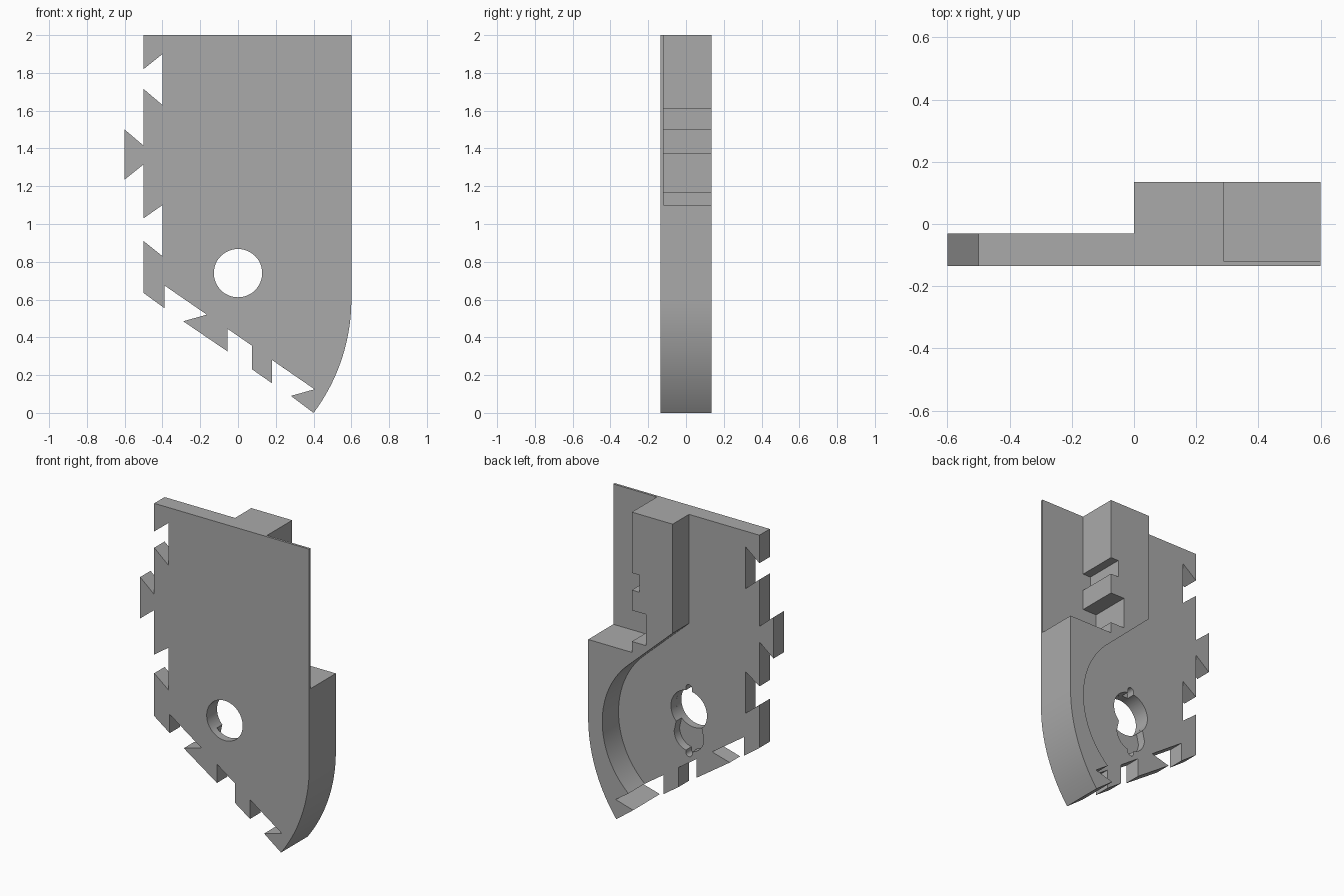
import bpy
import bmesh
from math import cos, sin, radians

cube = bpy.data.objects.get("Cube")
if cube:
    bpy.data.objects.remove(cube, do_unlink=True)

FRONT, BACK = -0.135, 0.135
PLATE_BACK = -0.03     # rear face of the thin plate
FLANGE_BACK = -0.12    # rear face of the very thin flange
POCKET_FLOOR = -0.085

grey = bpy.data.materials.new("plain_grey")
grey.use_nodes = True
colour = (0.4, 0.4, 0.4, 1)
grey.diffuse_color = colour
grey.node_tree.nodes["Principled BSDF"].inputs["Base Color"].default_value = colour


def arc(cx, cz, r, start, end, steps):
    """Points along a circular arc, angles in degrees."""
    angles = [radians(start + (end - start) * i / steps) for i in range(steps + 1)]
    return [(cx + r * cos(a), cz + r * sin(a)) for a in angles]


def prism(name, outline, y0, y1):
    """Extrude an x-z outline from y0 to y1."""
    bm = bmesh.new()
    face = bm.faces.new([bm.verts.new((x, y0, z)) for x, z in outline])
    new = bmesh.ops.extrude_face_region(bm, geom=[face])["geom"]
    verts = [v for v in new if isinstance(v, bmesh.types.BMVert)]
    bmesh.ops.translate(bm, verts=verts, vec=(0, y1 - y0, 0))
    bmesh.ops.recalc_face_normals(bm, faces=bm.faces)
    mesh = bpy.data.meshes.new(name)
    bm.to_mesh(mesh)
    bm.free()
    mesh.materials.append(grey)
    obj = bpy.data.objects.new(name, mesh)
    bpy.context.collection.objects.link(obj)
    return obj


def cut(target, name, outline, y0, y1):
    """Subtract a prism from the target."""
    cutter = prism(name, outline, y0, y1)
    cutter.hide_render = True
    mod = target.modifiers.new(name, "BOOLEAN")
    mod.operation = "DIFFERENCE"
    mod.solver = "EXACT"
    mod.object = cutter
    bpy.context.view_layer.objects.active = target
    bpy.ops.object.modifier_apply(modifier=name)
    bpy.data.objects.remove(cutter, do_unlink=True)


# Body outline: dovetailed left edge, dovetailed sloping bottom, curved right edge
left_edge = [(-0.5, 2), (-0.5, 1.82), (-0.4, 1.9), (-0.4, 1.63), (-0.5, 1.715),
             (-0.5, 1.415), (-0.6, 1.5), (-0.6, 1.235), (-0.5, 1.315),
             (-0.5, 1.03), (-0.4, 1.1), (-0.4, 0.83), (-0.5, 0.91), (-0.5, 0.635)]
bottom_edge = [(-0.39, 0.555), (-0.39, 0.675), (-0.165, 0.52), (-0.29, 0.485),
               (-0.055, 0.325), (-0.055, 0.445), (0.075, 0.355), (0.075, 0.23),
               (0.18, 0.157), (0.18, 0.28), (0.405, 0.125), (0.28, 0.09)]
right_edge = arc(-0.4, 0.6, 1, -36.87, 0, 24) + [(0.6, 2)]
body = prism("panel_body", left_edge + bottom_edge + right_edge, FRONT, BACK)

# Rear recess leaving the upright block and curved rim
recess = [(-0.8, 2.2), (0, 2.2), (0, 1.3)]
recess += arc(-0.05, 0.6, 0.55, 47.5, -60, 40) + [(0.2, -0.2), (-0.8, -0.2)]
cut(body, "rear_recess", recess, PLATE_BACK, 0.4)

# Flange recess with two notches in the side of the block
notched = [(0.8, 2.2), (0.29, 2.2), (0.29, 1.61), (0.234, 1.61), (0.234, 1.5),
           (0.29, 1.5), (0.29, 1.37), (0.19, 1.37), (0.19, 1.17), (0.29, 1.17),
           (0.29, 1.1), (0.8, 1.1)]
cut(body, "flange_recess", notched, FLANGE_BACK, 0.4)

# Through hole, with a shallow keyed pocket behind it
cut(body, "round_hole", arc(0, 0.74, 0.128, 0, 352.5, 47), -0.4, 0.4)
pocket = arc(0, 0.74, 0.128, -45, 80, 20) + arc(0, 0.885, 0.022, 0, 180, 8)
pocket += arc(0, 0.74, 0.128, 100, 225, 20) + arc(0, 0.585, 0.105, 180, 258, 12)
pocket += arc(0, 0.467, 0.022, 180, 360, 8) + arc(0, 0.585, 0.105, 282, 360, 12)
cut(body, "keyed_pocket", pocket, POCKET_FLOOR, 0.4)

# Smooth the curves and keep the edges sharp
bpy.ops.object.select_all(action="DESELECT")
body.select_set(True)
bpy.context.view_layer.objects.active = body
bpy.ops.object.shade_smooth_by_angle(angle=radians(25))
